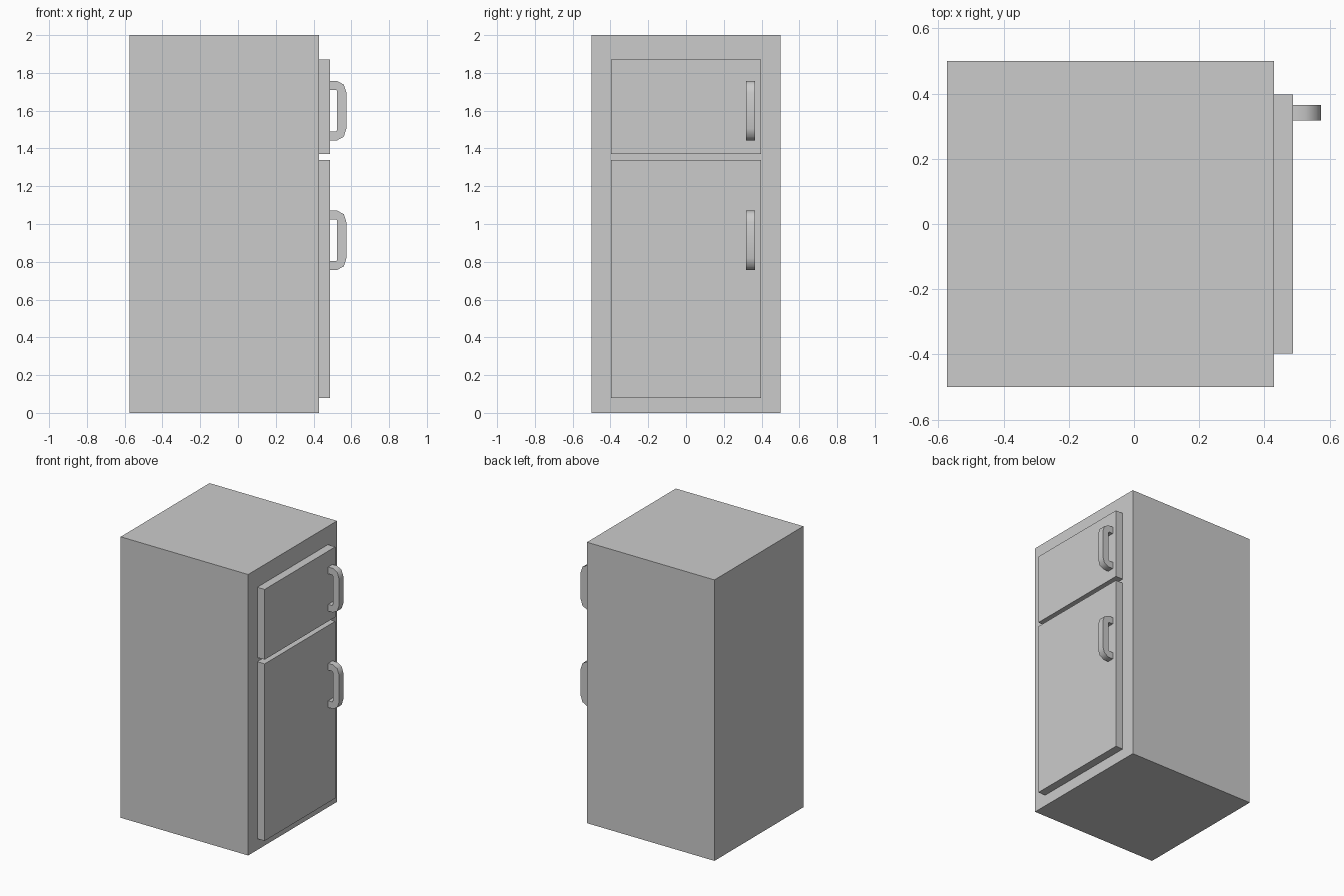
import bpy, bmesh, math

if "Cube" in bpy.data.objects:
    bpy.data.objects.remove(bpy.data.objects["Cube"])


def box(name, x0, x1, y0, y1, z0, z1):
    bpy.ops.mesh.primitive_cube_add(size=1)
    ob = bpy.context.object
    ob.name = name
    for v in ob.data.vertices:
        v.co.x = x1 if v.co.x > 0 else x0
        v.co.y = y1 if v.co.y > 0 else y0
        v.co.z = z1 if v.co.z > 0 else z0
    return ob


def handle(name, zc):
    # Upper half of the bracket profile, mirrored about its centre height
    outer = [(0.488, 0.157), (0.525, 0.157), (0.560, 0.138), (0.574, 0.095)]
    inner = [(0.525, 0.098), (0.522, 0.109), (0.488, 0.109)]
    flip = lambda pts: [(x, -z) for x, z in reversed(pts)]
    profile = outer + flip(outer) + flip(inner) + inner
    # order: outer top to bottom, then inner bottom back up to top
    bm = bmesh.new()
    face = bm.faces.new([bm.verts.new((x, 0.317, zc + z)) for x, z in profile])
    ext = bmesh.ops.extrude_face_region(bm, geom=[face])
    moved = [g for g in ext["geom"] if isinstance(g, bmesh.types.BMVert)]
    bmesh.ops.translate(bm, vec=(0, 0.048, 0), verts=moved)
    bmesh.ops.recalc_face_normals(bm, faces=bm.faces)
    mesh = bpy.data.meshes.new(name)
    bm.to_mesh(mesh)
    bm.free()
    ob = bpy.data.objects.new(name, mesh)
    bpy.context.collection.objects.link(ob)
    bpy.ops.object.select_all(action='DESELECT')
    ob.select_set(True)
    bpy.context.view_layer.objects.active = ob
    bpy.ops.object.shade_smooth_by_angle(angle=math.radians(45))


# Cabinet
box("cabinet", -0.574, 0.43, -0.5, 0.5, 0, 2)

# Doors and their handles
for part, z0, z1, zc in (("freezer", 1.37, 1.87, 1.60), ("fridge", 0.08, 1.34, 0.914)):
    box(part + "_door", 0.43, 0.488, -0.397, 0.397, z0, z1)
    handle(part + "_handle", zc)
